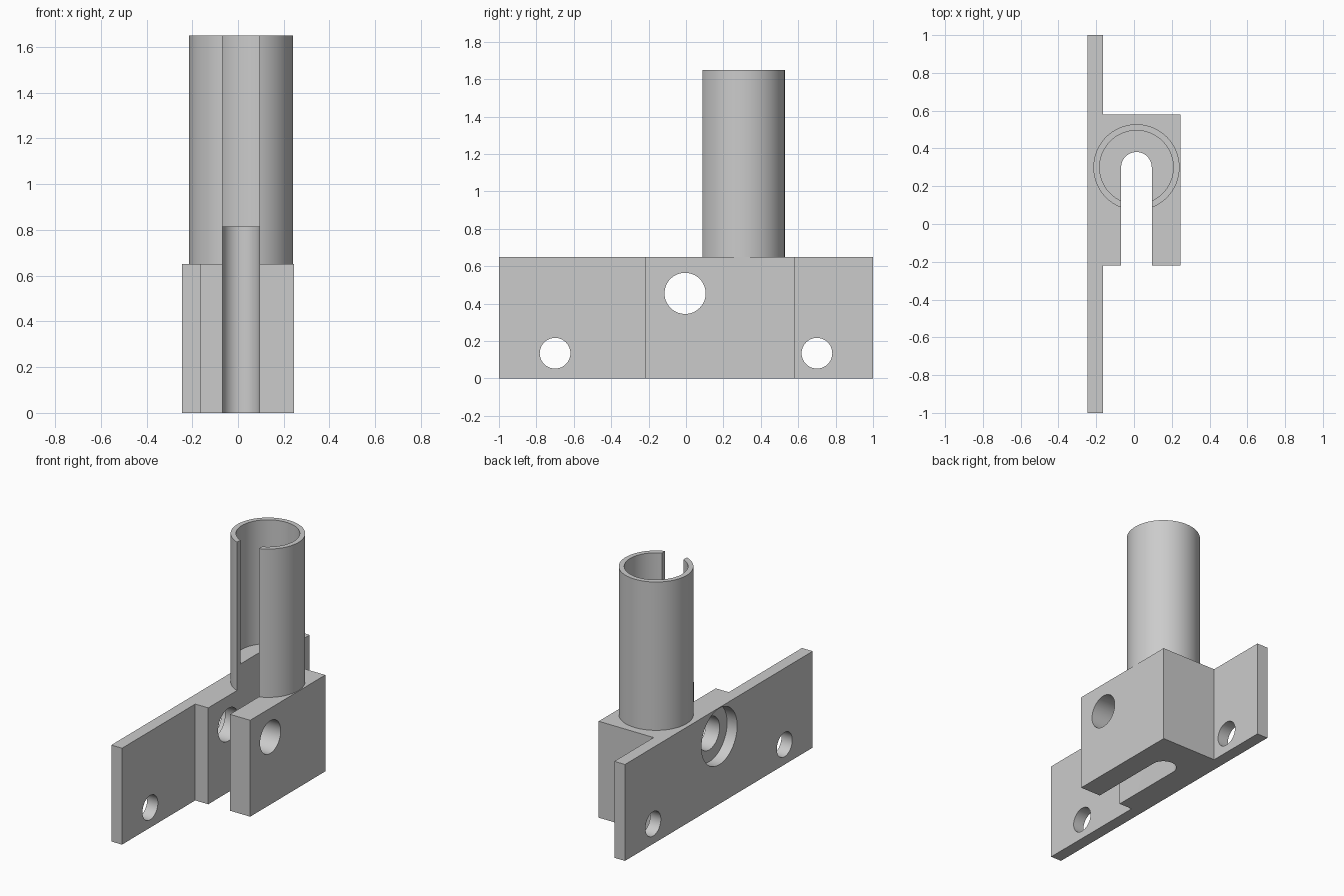
import bpy, bmesh, math
from mathutils import Matrix

default = bpy.data.objects.get("Cube")
if default:
    bpy.data.objects.remove(default, do_unlink=True)

grey = bpy.data.materials.new("plain_grey")
grey.use_nodes = True
grey.diffuse_color = (0.6, 0.6, 0.6, 1)
grey.node_tree.nodes["Principled BSDF"].inputs["Base Color"].default_value = (0.6, 0.6, 0.6, 1)


def make(name, bm):
    bmesh.ops.recalc_face_normals(bm, faces=bm.faces)
    mesh = bpy.data.meshes.new(name)
    bm.to_mesh(mesh)
    bm.free()
    mesh.materials.append(grey)
    obj = bpy.data.objects.new(name, mesh)
    bpy.context.collection.objects.link(obj)
    return obj


def prism(name, outline, z0, z1):
    """Extrude an xy outline from z0 up to z1."""
    bm = bmesh.new()
    face = bm.faces.new([bm.verts.new((x, y, z0)) for x, y in outline])
    top = bmesh.ops.extrude_face_region(bm, geom=[face])["geom"]
    verts = [g for g in top if isinstance(g, bmesh.types.BMVert)]
    bmesh.ops.translate(bm, verts=verts, vec=(0, 0, z1 - z0))
    return make(name, bm)


def arc(cx, cy, r, start, end, steps):
    angles = [math.radians(start + (end - start) * i / steps) for i in range(steps + 1)]
    return [(cx + r * math.cos(a), cy + r * math.sin(a)) for a in angles]


def cross_hole(name, y, z, r, x0, x1):
    """Cylinder lying along x, used for drilling."""
    bm = bmesh.new()
    place = Matrix.Translation(((x0 + x1) / 2, y, z)) @ Matrix.Rotation(math.pi / 2, 4, "Y")
    bmesh.ops.create_cone(bm, cap_ends=True, segments=64, radius1=r, radius2=r,
                          depth=x1 - x0, matrix=place)
    return make(name, bm)


def combine(target, other, operation):
    """Apply a boolean and drop the helper."""
    mod = target.modifiers.new(other.name, "BOOLEAN")
    mod.operation, mod.object, mod.solver = operation, other, "EXACT"
    bpy.context.view_layer.objects.active = target
    bpy.ops.object.modifier_apply(modifier=mod.name)
    bpy.data.objects.remove(other, do_unlink=True)


# Shared sizes
BACK, PLATE, FRONT = -0.245, -0.165, 0.245
HEIGHT, TOP, FLOOR = 0.65, 1.65, 0.815
CX, CY = 0.013, 0.30
OUTER, INNER, SLOT = 0.228, 0.195, 0.081

# Long mounting plate with the clamp block on one side
bracket = prism("tube_bracket", [
    (BACK, -1), (PLATE, -1), (PLATE, -0.22), (FRONT, -0.22),
    (FRONT, 0.58), (PLATE, 0.58), (PLATE, 1), (BACK, 1)], 0, HEIGHT)

# Upright round post, rooted inside the block
post = prism("post", arc(CX, CY, OUTER, 0, 360, 96)[:-1], HEIGHT / 2, TOP)
combine(bracket, post, "UNION")

# Bore that hollows the post down to its floor
bore = prism("bore", arc(CX, CY, INNER, 0, 360, 96)[:-1], FLOOR, TOP + 0.1)
combine(bracket, bore, "DIFFERENCE")

# Round-ended slot, open to the front, through the full height
slot = prism("slot", [(CX - SLOT, -0.5), (CX + SLOT, -0.5)]
             + arc(CX, CY, SLOT, 0, 180, 32), -0.1, TOP + 0.2)
combine(bracket, slot, "DIFFERENCE")

# Bolt hole through the block, its counterbore, and two plate screw holes
combine(bracket, cross_hole("bolt_hole", -0.005, 0.455, 0.11, -0.4, 0.4), "DIFFERENCE")
combine(bracket, cross_hole("counterbore", -0.005, 0.455, 0.19, -0.4, BACK + 0.075), "DIFFERENCE")
for y in (-0.7, 0.7):
    combine(bracket, cross_hole("screw_hole", y, 0.135, 0.082, -0.4, 0.0), "DIFFERENCE")

# Smooth round walls, crisp edges
bpy.ops.object.select_all(action="DESELECT")
bracket.select_set(True)
bpy.context.view_layer.objects.active = bracket
bpy.ops.object.shade_smooth_by_angle(angle=math.radians(30))
